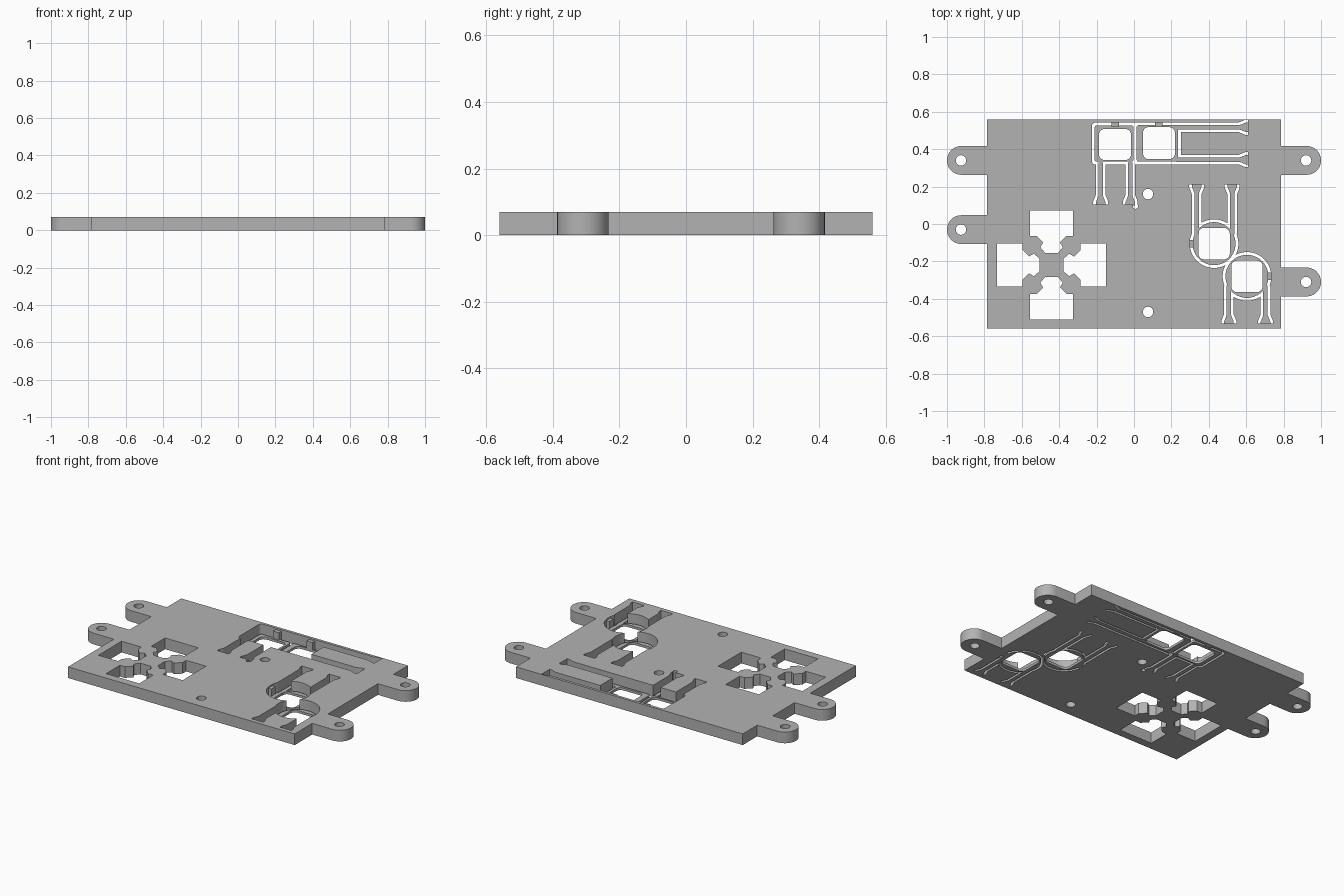
import bpy, bmesh, math
from math import cos, sin, pi

if "Cube" in bpy.data.objects:
    bpy.data.objects.remove(bpy.data.objects["Cube"])

T = 0.07       # plate thickness
FLOOR = 0.015  # thin insert thickness

grey = bpy.data.materials.new("plain grey")
grey.diffuse_color = (0.45, 0.45, 0.45, 1)
grey.use_nodes = True
grey.node_tree.nodes["Principled BSDF"].inputs["Base Color"].default_value = grey.diffuse_color


def prism(name, pts, z0=0.0, z1=T):
    bm = bmesh.new()
    face = bm.faces.new([bm.verts.new((x, y, z0)) for x, y in pts])
    top = bmesh.ops.extrude_face_region(bm, geom=[face])
    verts = [v for v in top["geom"] if isinstance(v, bmesh.types.BMVert)]
    bmesh.ops.translate(bm, verts=verts, vec=(0, 0, z1 - z0))
    bmesh.ops.recalc_face_normals(bm, faces=bm.faces)
    me = bpy.data.meshes.new(name)
    bm.to_mesh(me)
    bm.free()
    me.materials.append(grey)
    ob = bpy.data.objects.new(name, me)
    bpy.context.collection.objects.link(ob)
    return ob


def cut(target, pts):
    cutter = prism("cutter", pts, -0.1, 0.2)
    mod = target.modifiers.new("cut", "BOOLEAN")
    mod.operation, mod.solver, mod.object = "DIFFERENCE", "EXACT", cutter
    bpy.context.view_layer.objects.active = target
    bpy.ops.object.modifier_apply(modifier=mod.name)
    bpy.data.objects.remove(cutter)


def arc(cx, cy, r, a0, a1, n):
    return [(cx + r * cos(a0 + (a1 - a0) * i / n), cy + r * sin(a0 + (a1 - a0) * i / n))
            for i in range(n + 1)]


def circle(cx, cy, r, n=40):
    return arc(cx, cy, r, 0, 2 * pi, n)[:-1]


def rounded(x0, x1, y0, y1, r):
    pts = []
    for i, (x, y) in enumerate([(x1 - r, y1 - r), (x0 + r, y1 - r),
                                (x0 + r, y0 + r), (x1 - r, y0 + r)]):
        pts += arc(x, y, r, i * pi / 2, (i + 1) * pi / 2, 5)
    return pts


def leg(x, y, angle, length, h, flare):
    """Strip from (x, y) along angle, with a trumpet end."""
    half = [(0, h), (length - 0.05, h), (length - 0.015, h + flare), (length, h + flare)]
    loc = half + [(s, -w) for s, w in reversed(half)]
    c, s = cos(angle), sin(angle)
    return [(x + u * c - v * s, y + u * s + v * c) for u, v in loc]


# Plate outline with rounded mounting ears
W, H, R = 0.785, 0.56, 0.077
outline = [(W, -H)]
for cy in (-0.31, 0.34):
    outline += [(W, cy - R)] + arc(1 - R, cy, R, -pi / 2, pi / 2, 20) + [(W, cy + R)]
outline += [(W, H), (-W, H)]
for cy in (0.34, -0.03):
    outline += [(-W, cy + R)] + arc(-1 + R, cy, R, pi / 2, 3 * pi / 2, 20) + [(-W, cy - R)]
outline += [(-W, -H)]
plate = prism("base_plate", outline)

# Screw holes
for x, y in [(0.92, 0.34), (0.92, -0.31), (-0.925, 0.34), (-0.925, -0.03),
             (0.075, 0.16), (0.075, -0.47)]:
    cut(plate, circle(x, y, 0.028, 24))
cut(plate, circle(0.008, 0.095, 0.014, 16))

# Four openings that leave an X-shaped island
half = [(0.115, 0.292), (0.115, 0.155), (0.08, 0.155), (0.045, 0.12),
        (0.06, 0.095), (0.035, 0.065)]
arm = half + [(-x, y) for x, y in reversed(half)]
for i in range(4):
    c, s = cos(i * pi / 2), sin(i * pi / 2)
    cut(plate, [(-0.441 + x * c - y * s, -0.219 + x * s + y * c) for x, y in arm])

# Pockets through the plate
cut(plate, rounded(-0.225, 0.25, 0.317, 0.543, 0.02))
discs = [(0.428, -0.105), (0.604, -0.28)]
for x, y in discs:
    cut(plate, circle(x, y, 0.13, 64))

# Channels with thin strips lying in their floor: x, y, angle, length
legs = [(-0.178, 0.33, -pi / 2, 0.225), (-0.02, 0.33, -pi / 2, 0.225),
        (0.225, 0.517, 0, 0.385), (0.225, 0.344, 0, 0.385),
        (0.335, -0.055, pi / 2, 0.265), (0.525, -0.055, pi / 2, 0.265),
        (0.507, -0.328, -pi / 2, 0.205), (0.703, -0.328, -pi / 2, 0.205)]
for x, y, a, n in legs:
    cut(plate, leg(x, y, a, n, 0.026, 0.014))
    prism("channel_strip", leg(x, y, a, n + 0.005, 0.012, 0.014), 0, FLOOR)

# Thin frames with windows, square and round
frames = [("square_frame", rounded(-0.211, -0.002, 0.333, 0.527, 0.012),
           rounded(-0.187, -0.016, 0.342, 0.508, 0.03)),
          ("square_frame", rounded(0.014, 0.236, 0.333, 0.529, 0.012),
           rounded(0.048, 0.219, 0.347, 0.518, 0.03))]
for x, y in discs:
    frames.append(("round_frame", circle(x, y, 0.115, 64),
                   rounded(x - 0.084, x + 0.084, y - 0.084, y + 0.084, 0.03)))
for name, shape, window in frames:
    cut(prism(name, shape, 0, FLOOR), window)

# Small bridges joining frames to the plate
for x, y, w, d in [(-0.1, 0.533, 0.02, 0.015), (0.133, 0.533, 0.02, 0.015),
                   (0.303, -0.105, 0.016, 0.02), (0.729, -0.28, 0.016, 0.02)]:
    prism("bridge", [(x - w, y - d), (x + w, y - d), (x + w, y + d), (x - w, y + d)],
          0.001, T - 0.01)

# Smooth curved walls, keep edges sharp
bpy.ops.object.select_all(action="SELECT")
bpy.context.view_layer.objects.active = plate
bpy.ops.object.shade_smooth_by_angle(angle=math.radians(25))
